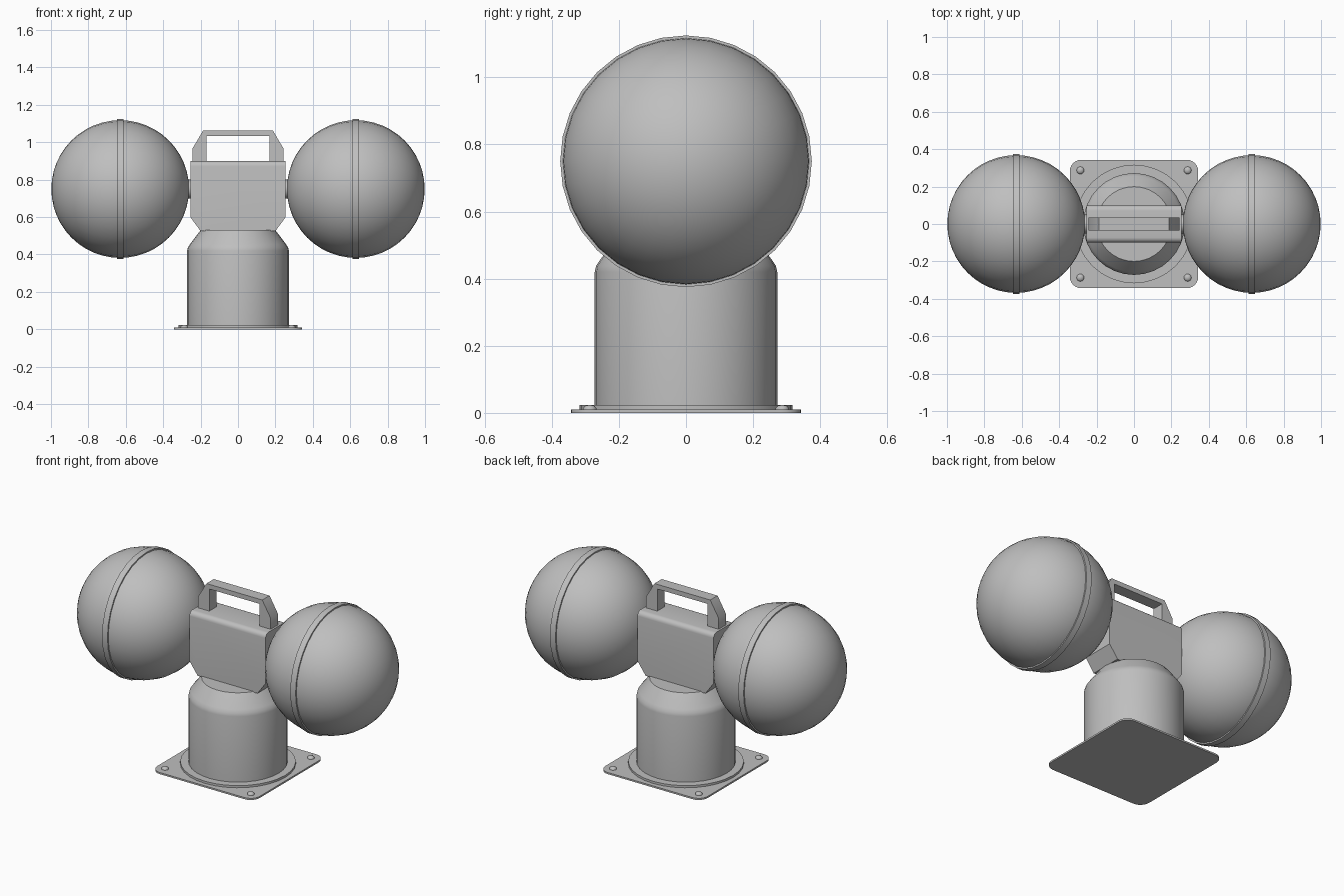
import bpy, bmesh
from math import radians
from mathutils import Matrix, Vector

default = bpy.data.objects.get("Cube")
if default:
    bpy.data.objects.remove(default, do_unlink=True)

# Single painted metal colour
metal = bpy.data.materials.new("grey metal")
grey = (0.52, 0.52, 0.52, 1)
metal.diffuse_color = grey
metal.use_nodes = True
metal.node_tree.nodes["Principled BSDF"].inputs["Base Color"].default_value = grey


def finish(name, bm, angle=35):
    """Turn a bmesh into a shaded object."""
    bmesh.ops.recalc_face_normals(bm, faces=bm.faces)
    mesh = bpy.data.meshes.new(name)
    bm.to_mesh(mesh)
    bm.free()
    mesh.materials.append(metal)
    obj = bpy.data.objects.new(name, mesh)
    bpy.context.collection.objects.link(obj)
    bpy.ops.object.select_all(action='DESELECT')
    obj.select_set(True)
    bpy.context.view_layer.objects.active = obj
    bpy.ops.object.shade_smooth_by_angle(angle=radians(angle))
    return obj


def lathe(name, profile, place=Matrix(), steps=32, angle=35):
    """Revolve (radius, height) points about z, then place the result."""
    bm = bmesh.new()
    verts = [bm.verts.new((r, 0, z)) for r, z in profile]
    edges = [bm.edges.new(pair) for pair in zip(verts, verts[1:])]
    bmesh.ops.spin(bm, geom=verts + edges, cent=(0, 0, 0), axis=(0, 0, 1),
                   angle=radians(360), steps=steps)
    bmesh.ops.remove_doubles(bm, verts=bm.verts, dist=0.0001)
    bm.transform(place)
    return finish(name, bm, angle)


def extrude_outline(bm, outline, depth):
    """Fill an outline and give it thickness along the depth vector."""
    face = bm.faces.new([bm.verts.new(p) for p in outline])
    result = bmesh.ops.extrude_face_region(bm, geom=[face])
    moved = [g for g in result["geom"] if isinstance(g, bmesh.types.BMVert)]
    bmesh.ops.translate(bm, verts=moved, vec=depth)


def mirrored(half):
    """Complete a right-hand (x, z) outline with its left-hand half."""
    return half + [(-x, z) for x, z in reversed(half)]


# Base plate with rounded corners
bm = bmesh.new()
h = 0.343
extrude_outline(bm, [(-h, -h, 0), (h, -h, 0), (h, h, 0), (-h, h, 0)], Vector((0, 0, 0.01)))
corners = [e for e in bm.edges if abs(e.verts[0].co.z - e.verts[1].co.z) > 0.005]
bmesh.ops.bevel(bm, geom=corners, offset=0.06, segments=6, profile=0.5, affect='EDGES')
finish("base_plate", bm)

# Corner bolts
for sx in (-1, 1):
    for sy in (-1, 1):
        name = "bolt_" + ("back_" if sy > 0 else "front_") + ("left" if sx > 0 else "right")
        lathe(name, [(0.02, 0.008), (0.02, 0.014), (0.014, 0.021), (0, 0.024)],
              Matrix.Translation((sx * 0.287, sy * 0.287, 0)), 16, 60)

# Flange and pedestal
lathe("flange", [(0, 0.008), (0.317, 0.008), (0.317, 0.023), (0, 0.023)])
lathe("pedestal", [(0, 0.015), (0.272, 0.015), (0.272, 0.42), (0.268, 0.438),
                   (0.257, 0.455), (0.2, 0.53), (0, 0.53)], angle=25)

# Central housing with tapered bottom and softened top edges
bm = bmesh.new()
outline = mirrored([(0.2, 0.525), (0.255, 0.6), (0.255, 0.9)])
extrude_outline(bm, [(x, -0.1, z) for x, z in outline], Vector((0, 0.2, 0)))
top_edges = [e for e in bm.edges
             if all(v.co.z > 0.89 for v in e.verts)
             and abs(e.verts[0].co.y - e.verts[1].co.y) < 0.01]
bmesh.ops.bevel(bm, geom=top_edges, offset=0.028, segments=5, profile=0.5, affect='EDGES')
finish("housing", bm)

# Carrying handle as one bent bar
bm = bmesh.new()
outer = mirrored([(0.243, 0.895), (0.243, 0.967), (0.187, 1.062)])
inner = [(-0.168, 0.895), (-0.168, 1.034), (0.168, 1.034), (0.168, 0.895)]
extrude_outline(bm, [(x, -0.035, z) for x, z in outer + inner], Vector((0, 0.07, 0)))
finish("handle", bm)

# Round lamp heads with seam bands and short pivots
for side, s in (("right", -1), ("left", 1)):
    place = Matrix.Translation((s * 0.63, 0, 0.75)) @ Matrix.Rotation(radians(90), 4, 'Y')
    bm = bmesh.new()
    bmesh.ops.create_uvsphere(bm, u_segments=32, v_segments=24, radius=0.368)
    bm.transform(place)
    finish("lamp_head_" + side, bm)
    lathe("seam_band_" + side, [(0.36, -0.018), (0.375, -0.018), (0.375, 0.018), (0.36, 0.018)],
          place)
    pivot = Matrix.Translation((s * 0.26, 0, 0.75)) @ Matrix.Rotation(radians(90), 4, 'Y')
    lathe("pivot_" + side, [(0, -0.02), (0.05, -0.02), (0.05, 0.02), (0, 0.02)], pivot, 16)
